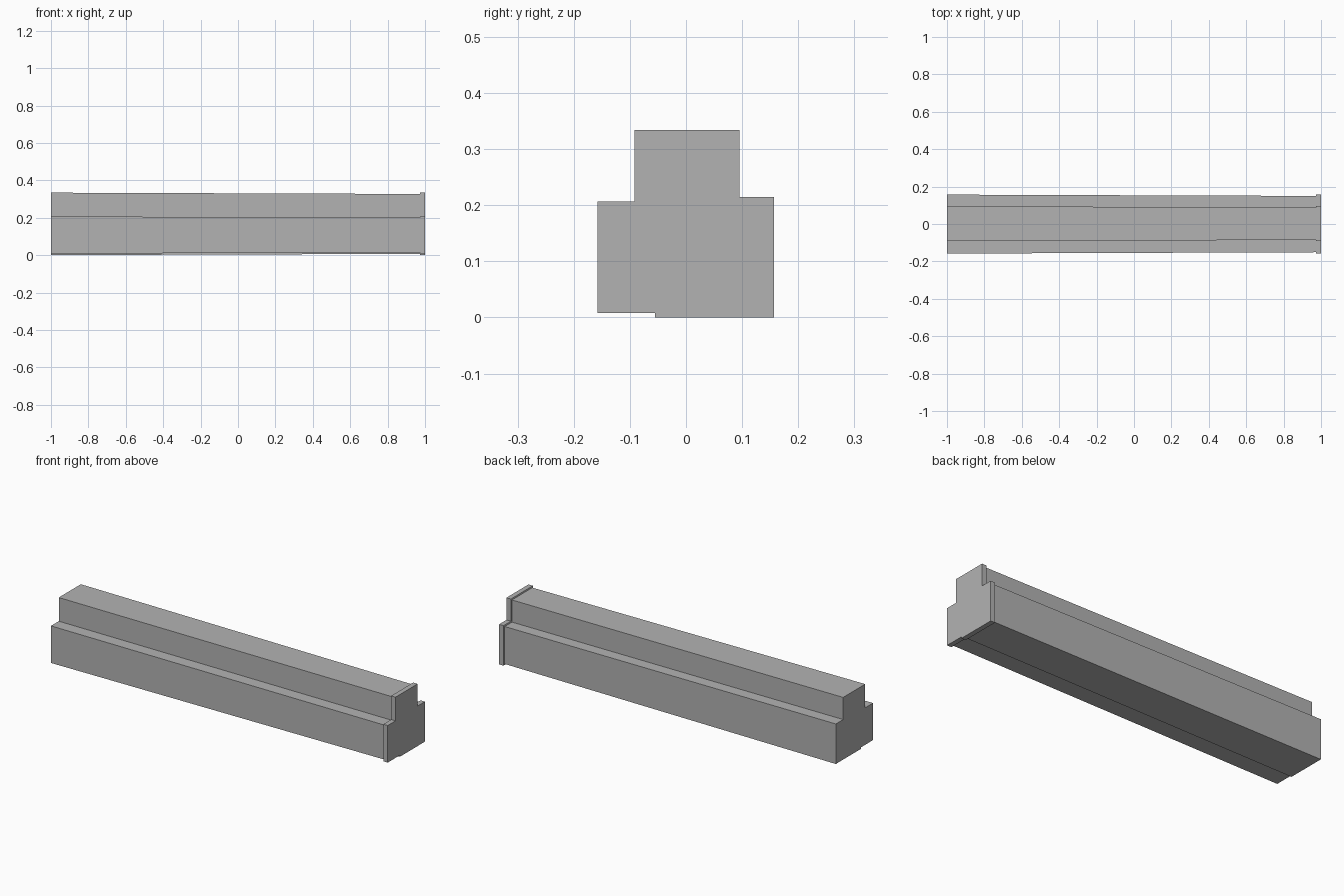
import bpy
import bmesh

cube = bpy.data.objects.get("Cube")
if cube:
    bpy.data.objects.remove(cube, do_unlink=True)

# Single plain grey
grey = bpy.data.materials.new("plain_grey")
grey.use_nodes = True
colour = (0.45, 0.45, 0.45, 1)
grey.diffuse_color = colour
grey.node_tree.nodes["Principled BSDF"].inputs["Base Color"].default_value = colour

# Stepped cross-section (y, z)
PROFILE = [(-0.158, 0.008), (-0.055, 0.008), (-0.055, 0), (0.157, 0),
           (0.157, 0.215), (0.095, 0.215), (0.095, 0.334),
           (-0.092, 0.334), (-0.092, 0.207), (-0.158, 0.207)]


def section(bm, x, inset):
    """One ring of the beam, with every side moved inward by inset."""
    ring = []
    for y, z in PROFILE:
        dy = -inset if y > 0 else inset
        dz = -inset if z > 0.1 else inset
        ring.append(bm.verts.new((x, y + dy, z + dz)))
    return ring


def loft(name, stations):
    bm = bmesh.new()
    rings = [section(bm, x, inset) for x, inset in stations]
    for a, b in zip(rings, rings[1:]):
        for i in range(len(a)):
            j = (i + 1) % len(a)
            bm.faces.new((a[i], a[j], b[j], b[i]))
    bm.faces.new(rings[0])
    bm.faces.new(rings[-1])
    bmesh.ops.recalc_face_normals(bm, faces=bm.faces)
    mesh = bpy.data.meshes.new(name)
    bm.to_mesh(mesh)
    bm.free()
    mesh.materials.append(grey)
    obj = bpy.data.objects.new(name, mesh)
    bpy.context.collection.objects.link(obj)


# Slightly tapering beam that steps out to a full-size end flange
loft("stepped_beam", [(-1, 0), (0.972, 0.007), (0.974, 0), (1, 0)])
